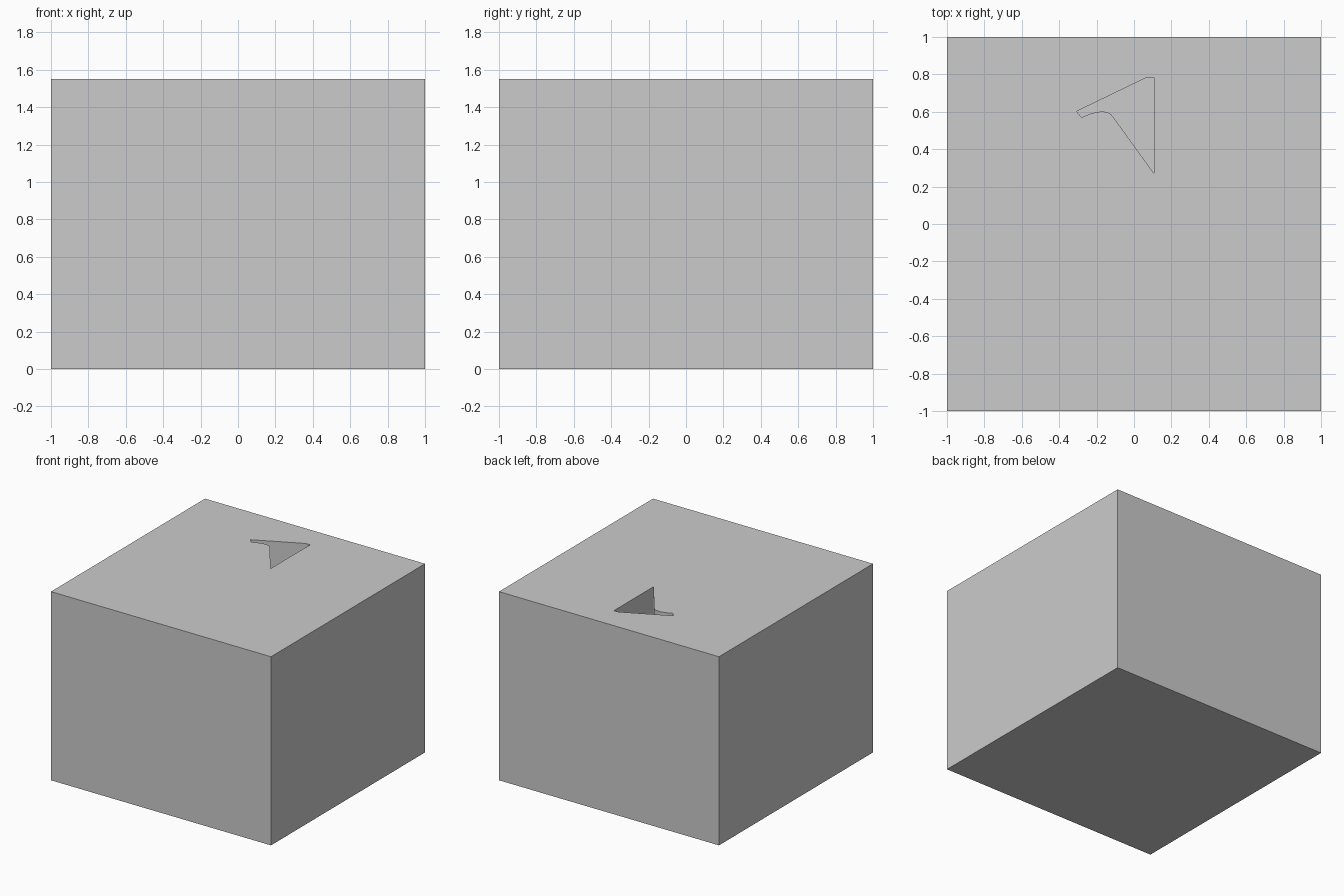
import bpy, bmesh

if "Cube" in bpy.data.objects:
    bpy.data.objects.remove(bpy.data.objects["Cube"])

HEIGHT = 1.55
POCKET_DEPTH = 0.8


def prism(name, outline, z0, z1):
    """Extrude a flat outline from z0 to z1."""
    bm = bmesh.new()
    base = bm.faces.new([bm.verts.new((x, y, z0)) for x, y in outline])
    top = bmesh.ops.extrude_face_region(bm, geom=[base])["geom"]
    verts = [g for g in top if isinstance(g, bmesh.types.BMVert)]
    bmesh.ops.translate(bm, verts=verts, vec=(0, 0, z1 - z0))
    bmesh.ops.recalc_face_normals(bm, faces=bm.faces)
    mesh = bpy.data.meshes.new(name)
    bm.to_mesh(mesh)
    bm.free()
    obj = bpy.data.objects.new(name, mesh)
    bpy.context.collection.objects.link(obj)
    return obj


# Solid block
block = prism("block", [(-1, -1), (1, -1), (1, 1), (-1, 1)], 0, HEIGHT)

# Pocket outline: slanted wedge with a curved notch on the lower left
pocket_outline = [
    (0.067, 0.783), (0.107, 0.783), (0.107, 0.27), (-0.113, 0.575),
    (-0.123, 0.586), (-0.137, 0.595), (-0.155, 0.6), (-0.175, 0.601),
    (-0.2, 0.599), (-0.238, 0.588), (-0.28, 0.57), (-0.307, 0.602),
]
cutter = prism("pocket_cutter", pocket_outline, HEIGHT - POCKET_DEPTH, HEIGHT + 0.2)

# Cut the blind pocket into the top, then drop the cutter
cut = block.modifiers.new("pocket", "BOOLEAN")
cut.operation = "DIFFERENCE"
cut.solver = "EXACT"
cut.object = cutter
cutter.hide_render = True
bpy.context.view_layer.objects.active = block
bpy.ops.object.modifier_apply(modifier=cut.name)
bpy.data.objects.remove(cutter)
